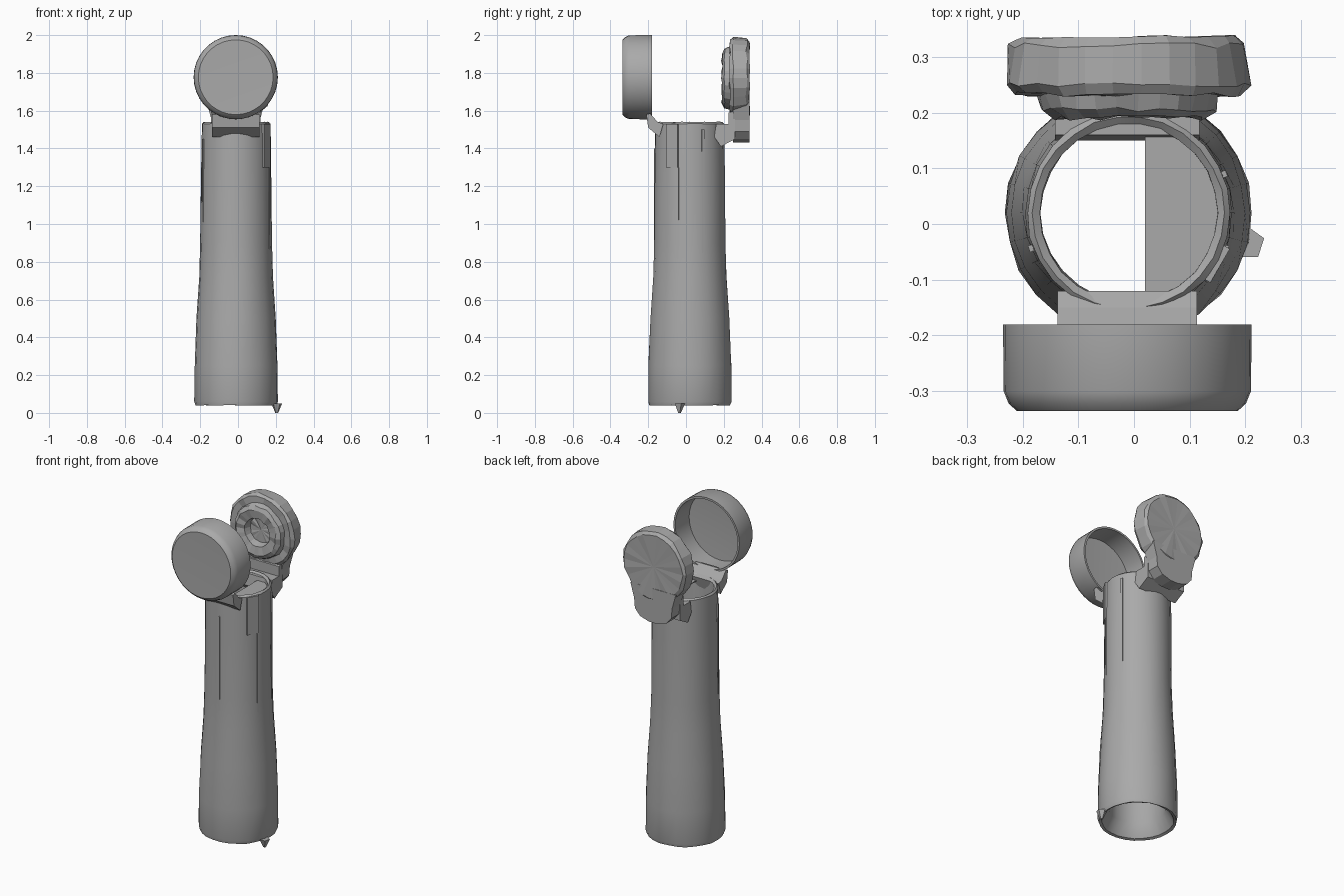
import bpy, bmesh, math, random
from mathutils import Vector, Matrix

random.seed(4)
if "Cube" in bpy.data.objects:
    bpy.data.objects.remove(bpy.data.objects["Cube"])

grey = bpy.data.materials.new("plain grey")
grey.use_nodes = True
grey.diffuse_color = (0.4, 0.4, 0.4, 1)
grey.node_tree.nodes["Principled BSDF"].inputs["Base Color"].default_value = (0.4, 0.4, 0.4, 1)

UP = Matrix.Identity(4)
ALONG_Y = Matrix.Rotation(-math.pi / 2, 4, 'X')   # local z becomes +y


def finish(name, bm, smooth=None):
    bmesh.ops.recalc_face_normals(bm, faces=bm.faces[:])
    mesh = bpy.data.meshes.new(name)
    bm.to_mesh(mesh)
    bm.free()
    mesh.materials.append(grey)
    ob = bpy.data.objects.new(name, mesh)
    bpy.context.collection.objects.link(ob)
    if smooth:
        bpy.ops.object.select_all(action='DESELECT')
        ob.select_set(True)
        bpy.context.view_layer.objects.active = ob
        bpy.ops.object.shade_smooth_by_angle(angle=math.radians(smooth))
    return ob


def lathe(name, profile, centre, sides, axis=UP, jitter=0.0, smooth=None, closed=True):
    """Spin (radius, height) pairs; a radius of 0 makes a fan centre."""
    bm = bmesh.new()
    rings = []
    for r, h in profile:
        ring = []
        for i in range(1 if r == 0 else sides):
            a = math.tau * i / sides
            rr = r * (1 + random.uniform(-jitter, jitter))
            hh = h + random.uniform(-jitter, jitter) * 0.2
            p = axis @ Vector((rr * math.cos(a), rr * math.sin(a), hh))
            ring.append(bm.verts.new(p + Vector(centre)))
        rings.append(ring)
    pairs = list(zip(rings, rings[1:]))
    if closed:
        pairs.append((rings[-1], rings[0]))
    for a, b in pairs:
        for i in range(sides):
            j = (i + 1) % sides
            corners = [a[i % len(a)], a[j % len(a)], b[j % len(b)], b[i % len(b)]]
            unique = list(dict.fromkeys(corners))
            if len(unique) > 2:
                bm.faces.new(unique)
    return finish(name, bm, smooth)


def prism(name, outline, low, high, to_xyz, smooth=None):
    """Extrude a 2D outline from low to high."""
    bm = bmesh.new()
    a, b = [[bm.verts.new(to_xyz(u, v, w)) for u, v in outline] for w in (low, high)]
    bm.faces.new(a)
    bm.faces.new(b)
    for i in range(len(a)):
        j = (i + 1) % len(a)
        bm.faces.new((a[i], a[j], b[j], b[i]))
    return finish(name, bm, smooth)


def side_prism(name, outline, half):
    return prism(name, outline, -0.012 - half, -0.012 + half, lambda u, v, w: (w, u, v))


# Hollow tube, slightly flared towards the bottom
lathe("tube", [(0.215, 0.04), (0.221, 0.06), (0.22, 0.25), (0.209, 0.5), (0.195, 0.72),
               (0.189, 0.9), (0.186, 1.3), (0.182, 1.53), (0.172, 1.54), (0.16, 1.53),
               (0.158, 1.3), (0.158, 0.12), (0.2, 0.045)],
      (-0.01, 0.02, 0), 26, jitter=0.009, smooth=35)

# Half lid inside the top opening
arc = [(0.02 + 0.152 * math.sin(a), 0.022 + 0.152 * math.cos(a))
       for a in [math.pi * i / 14 for i in range(15)]]
prism("half_lid", arc, 1.5, 1.506, lambda u, v, w: (u, v, w))

# Front cup, open towards the back
lathe("front_cup", [(0, -0.332), (0.198, -0.336), (0.213, -0.322), (0.222, -0.3), (0.223, -0.18),
                    (0.211, -0.18), (0.208, -0.31), (0, -0.322)],
      (-0.012, 0, 1.777), 36, ALONG_Y, smooth=30, closed=False)

# Front bracket joining cup and tube
side_prism("front_bracket", [(-0.21, 1.58), (-0.2, 1.51), (-0.14, 1.46), (-0.12, 1.53),
                             (-0.15, 1.54), (-0.19, 1.585)], 0.125)

# Back disc with raised ring and sunken middle
lathe("back_disc", [(0, 0.335), (0.195, 0.335), (0.212, 0.32), (0.219, 0.25), (0.205, 0.232),
                    (0.165, 0.232), (0.158, 0.205), (0.135, 0.19), (0.085, 0.2), (0.075, 0.24), (0, 0.24)],
      (-0.012, 0, 1.772), 26, ALONG_Y, jitter=0.025, closed=False)

# Flat tongue below the back disc
tongue = [(-0.165, 1.64), (-0.14, 1.55), (-0.135, 1.49), (-0.1, 1.45), (-0.04, 1.432)]
tongue += [(-0.024 - x, z) for x, z in reversed(tongue)]
prism("back_tongue", tongue, 0.25, 0.335, lambda u, v, w: (u, w, v))

# Back bracket joining tongue and tube
side_prism("back_bracket", [(0.26, 1.6), (0.225, 1.59), (0.225, 1.53), (0.16, 1.53),
                            (0.15, 1.46), (0.185, 1.41), (0.26, 1.45)], 0.13)

# Thin upright ribs on the tube wall: angle, low, high, width
for k, (deg, low, high, wide) in enumerate([(-30, 1.3, 1.53, 0.07), (-20, 0.77, 1.3, 0.012),
                                            (22, 0.77, 1.5, 0.012), (-90, 0.8, 1.4, 0.008),
                                            (200, 0.9, 1.45, 0.012)]):
    bm = bmesh.new()
    turn = Matrix.Translation((-0.01, 0.02, (low + high) / 2)) @ Matrix.Rotation(math.radians(deg), 4, 'Z')
    shape = Matrix.Translation((0.182, 0, 0)) @ Matrix.Diagonal((0.016, wide, high - low, 1))
    bmesh.ops.create_cube(bm, size=1, matrix=turn @ shape)
    finish("tube_rib_%d" % (k + 1), bm)

# Small burr on the bottom edge
bm = bmesh.new()
bmesh.ops.create_cone(bm, cap_ends=True, segments=5, radius1=0.008, radius2=0.03, depth=0.05,
                      matrix=Matrix.Translation((0.205, -0.035, 0.025)))
finish("bottom_burr", bm)
